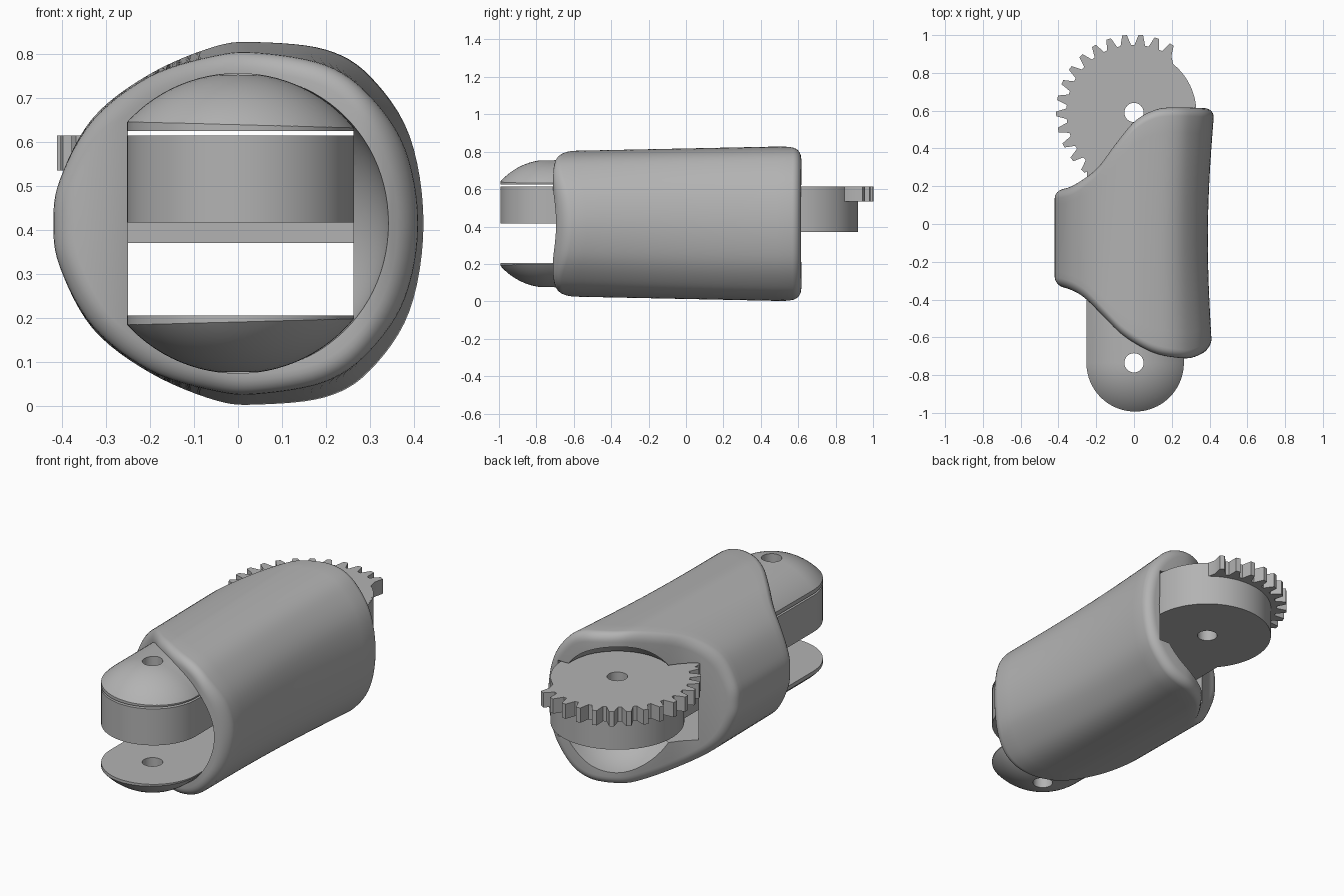
import bpy, bmesh
from math import sin, cos, pi, radians

if "Cube" in bpy.data.objects:
    bpy.data.objects.remove(bpy.data.objects["Cube"], do_unlink=True)

MID = 0.415               # height of the bore axis
FRONT, BACK = -0.735, 0.59  # hinge positions along y
LEFT, RIGHT = -0.25, 0.263  # slot sides

grey = bpy.data.materials.new("plain grey")
grey.use_nodes = True
grey.diffuse_color = (0.45, 0.45, 0.45, 1)
grey.node_tree.nodes["Principled BSDF"].inputs["Base Color"].default_value = (0.45, 0.45, 0.45, 1)


def make(name, verts, faces):
    mesh = bpy.data.meshes.new(name)
    mesh.from_pydata(verts, [], faces)
    bm = bmesh.new()
    bm.from_mesh(mesh)
    bmesh.ops.recalc_face_normals(bm, faces=bm.faces)
    bm.to_mesh(mesh)
    bm.free()
    mesh.materials.append(grey)
    obj = bpy.data.objects.new(name, mesh)
    bpy.context.collection.objects.link(obj)
    return obj


def prism(name, outline, z0, z1):
    n = len(outline)
    verts = [(x, y, z) for z in (z0, z1) for x, y in outline]
    sides = [(i, (i + 1) % n, n + (i + 1) % n, n + i) for i in range(n)]
    return make(name, verts, sides + [range(n), range(n, 2 * n)])


def arc(cy, r, a0, a1, n):
    return [(r * cos(radians(a0 + (a1 - a0) * i / n)),
             cy + r * sin(radians(a0 + (a1 - a0) * i / n))) for i in range(n + 1)]


def disc(name, cy, r, z0, z1, n=64):
    return prism(name, arc(cy, r, 0, 360, n)[:-1], z0, z1)


def box(name, y0, y1, z0, z1):
    return prism(name, [(LEFT, y0), (RIGHT, y0), (RIGHT, y1), (LEFT, y1)], z0, z1)


def capsule(name, r, centre, direction, flat_y, n=96, m=20):
    """Round bar along y: a hemisphere at centre, a flat end at flat_y."""
    profile = [(r * sin(pi / 2 * i / m), centre + direction * r * cos(pi / 2 * i / m))
               for i in range(1, m + 1)] + [(r, flat_y)]
    verts = [(p * cos(2 * pi * k / n), y, MID + p * sin(2 * pi * k / n))
             for p, y in profile for k in range(n)]
    faces = [(j * n + k, j * n + (k + 1) % n, (j + 1) * n + (k + 1) % n, (j + 1) * n + k)
             for j in range(m) for k in range(n)]
    verts.append((0, centre + direction * r, MID))
    faces += [(k, (k + 1) % n, len(verts) - 1) for k in range(n)]
    faces.append(range(m * n, (m + 1) * n))
    return make(name, verts, faces)


def combine(obj, others, operation="DIFFERENCE"):
    for other in others:
        mod = obj.modifiers.new("cut", "BOOLEAN")
        mod.operation, mod.solver, mod.object = operation, "EXACT", other
    bpy.context.view_layer.update()
    done = bpy.data.meshes.new_from_object(obj.evaluated_get(bpy.context.evaluated_depsgraph_get()))
    obj.modifiers.clear()
    obj.data = done
    for other in others:
        bpy.data.objects.remove(other, do_unlink=True)


def spline(points, before, after, steps=6):
    p = [before] + points + [after]
    out = []
    for i in range(1, len(p) - 2):
        for s in range(steps):
            t = s / steps
            out.append(tuple(0.5 * (2 * b + (c - a) * t + (2 * a - 5 * b + 4 * c - d) * t * t
                                    + (3 * b - a - 3 * c + d) * t ** 3)
                             for a, b, c, d in zip(*p[i - 1:i + 3])))
    return out + [points[-1]]


def lookup(curve, x):
    if x <= curve[0][0]:
        return curve[0][1]
    for (x0, y0), (x1, y1) in zip(curve, curve[1:]):
        if x <= x1:
            return y0 + (y1 - y0) * (x - x0) / (x1 - x0)
    return curve[-1][1]


def half_section(points):
    mirror = lambda p: (p[0], -p[1])
    return spline(points, mirror(points[1]), mirror(points[-2]))


# Shell: lofted between two half sections, with swept ends and rounded rims
near = half_section([(-.42, 0), (-.405, .1), (-.33, .235), (-.2, .335), (-.05, .382),
                     (.05, .388), (.2, .36), (.3, .29), (.38, .17), (.41, 0)])
far = half_section([(-.42, 0), (-.405, .1), (-.33, .24), (-.2, .34), (-.05, .403),
                    (.05, .412), (.2, .395), (.3, .335), (.39, .2), (.422, 0)])
front_pts = [(-.42, -.325), (-.33, -.35), (-.25, -.4), (-.15, -.5), (-.05, -.595),
             (.1, -.68), (.25, -.71), (.33, -.7), (.42, -.65)]
back_pts = [(-.42, .18), (-.33, .2), (-.2, .29), (-.1, .42), (0, .54), (.1, .6), (.2, .617), (.42, .612)]
front_edge = spline(front_pts, front_pts[0], front_pts[-1])
back_edge = spline(back_pts, back_pts[0], back_pts[-1])

RIM, ROUND, BODY = 0.045, 6, 14
rings = [(0, -1, pi / 2 * j / ROUND) for j in range(ROUND)]
rings += [(j / BODY, 0, pi / 2) for j in range(BODY + 1)]
rings += [(1, 1, pi / 2 * j / ROUND) for j in reversed(range(ROUND))]
m = len(near)
verts, faces = [], []
for t, end, a in rings:
    shrink = 1 - RIM * (1 - sin(a)) / 0.4
    top = []
    for (x0, h0), (x1, h1) in zip(near, far):
        x, h = x0 + (x1 - x0) * t, h0 + (h1 - h0) * t
        if x > 0:
            x *= 1 - 0.06 * sin(pi * t)
        x, h = x * shrink, h * shrink
        y0, y1 = lookup(front_edge, x), lookup(back_edge, x)
        inset = RIM * (1 - cos(a))
        y = (y0 + inset) * (1 - t) + (y1 - inset) * t
        top.append((x, y, h))
    verts += [(x, y, MID + h) for x, y, h in top]
    verts += [(x, y, MID - h) for x, y, h in reversed(top[1:-1])]
n = 2 * m - 2
for j in range(len(rings) - 1):
    faces += [(j * n + k, j * n + (k + 1) % n, (j + 1) * n + (k + 1) % n, (j + 1) * n + k) for k in range(n)]
for base in (0, (len(rings) - 1) * n):
    for i in range(m - 1):
        quad = [i, i + 1, (n - i - 1) % n, (n - i) % n]
        faces.append([base + k for k in dict.fromkeys(quad)])
shell = make("shell", verts, faces)

# Hinge sockets, through slot and clearance for the gear
combine(shell, [
    capsule("front_socket_cutter", 0.345, FRONT, 1, -1.2),
    capsule("back_socket_cutter", 0.345, BACK, -1, 1.2),
    box("slot_cutter", -1.3, 1.3, 0.205, 0.625),
    disc("hub_cutter", BACK, 0.342, 0.21, 0.622),
    prism("gear_cutter", arc(BACK, 0.43, 90, 270, 40), 0.525, 0.623),
])

# Front hinge: two domed cheeks and a rounded tongue
def tongue(name, z0, z1, end):
    plan = [(x + 0.006, y) for x, y in arc(FRONT, 0.258, 180, 360, 40)]
    return prism(name, plan + [(RIGHT, end), (LEFT, end)], z0, z1)

parts = [shell]
for name, z0, z1 in (("upper_cheek", 0.625, 0.9), ("lower_cheek", -0.1, 0.205)):
    cheek = tongue(name, z0, z1, -0.2)
    combine(cheek, [capsule("dome_shape", 0.342, FRONT, -1, 0.3)], "INTERSECT")
    parts.append(cheek)
parts.append(tongue("front_tongue", 0.417, 0.615, -0.3))

# Core bar linking the tongue to the rear hub
core = box("core_bar", -0.3, BACK - 0.15, 0.37, 0.615)
parts.append(core)

# Rear hub with a partial gear on its upper edge
parts.append(disc("rear_hub", BACK, 0.33, 0.37, 0.6145, 96))
outline = arc(BACK, 0.325, -110, 50, 30)
for tooth in range(15):
    centre = 61 + 12 * tooth
    for offset, r in ((-4.5, .358), (-1.7, .412), (1.7, .412), (4.5, .358)):
        a = radians(centre + offset)
        outline.append((r * cos(a), BACK + r * sin(a)))
parts.append(prism("gear_teeth", outline, 0.535, 0.615))

# Pin holes and smooth shading
for obj in parts:
    if obj not in (shell, core):
        cy = BACK if obj.name in ("rear_hub", "gear_teeth") else FRONT
        combine(obj, [disc("pin_cutter", cy, 0.051, -1, 2, 32)])
    bpy.ops.object.select_all(action="DESELECT")
    obj.select_set(True)
    bpy.context.view_layer.objects.active = obj
    bpy.ops.object.shade_smooth_by_angle(angle=radians(30))
